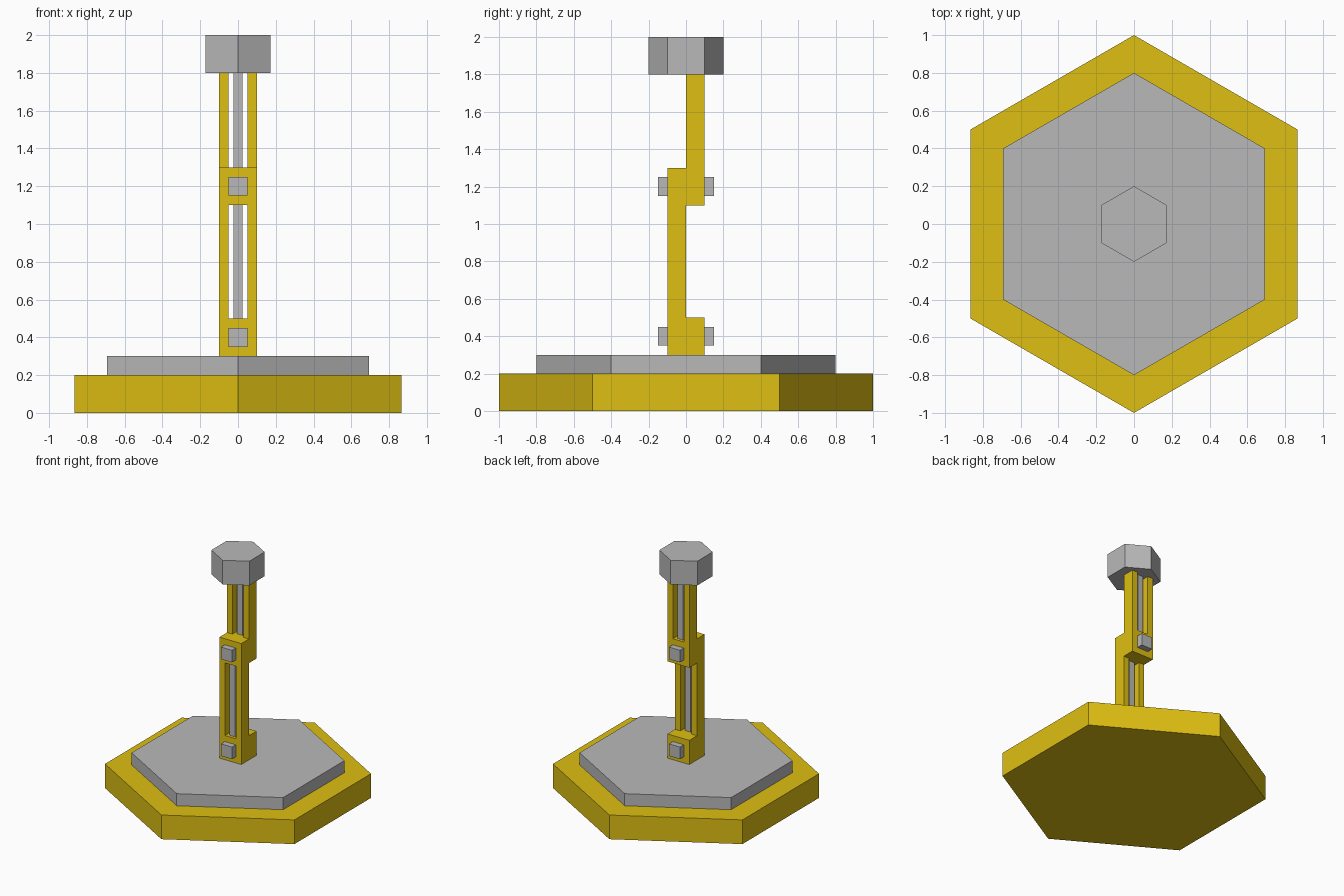
import bpy
import bmesh
from math import pi
from mathutils import Matrix, Vector

if "Cube" in bpy.data.objects:
    bpy.data.objects.remove(bpy.data.objects["Cube"], do_unlink=True)


def make_material(name, color):
    mat = bpy.data.materials.new(name)
    mat.diffuse_color = color
    mat.use_nodes = True
    for node in mat.node_tree.nodes:
        if node.type == "BSDF_PRINCIPLED":
            node.inputs["Base Color"].default_value = color
    return mat


YELLOW = make_material("yellow", (0.73, 0.52, 0.006, 1))
GREY = make_material("grey", (0.485, 0.485, 0.485, 1))


def finish(name, bm, mat):
    bmesh.ops.recalc_face_normals(bm, faces=bm.faces)
    mesh = bpy.data.meshes.new(name)
    bm.to_mesh(mesh)
    bm.free()
    mesh.materials.append(mat)
    obj = bpy.data.objects.new(name, mesh)
    bpy.context.collection.objects.link(obj)
    return obj


def box(name, low, high, mat):
    low, high = Vector(low), Vector(high)
    bm = bmesh.new()
    bmesh.ops.create_cube(bm, size=1)
    bmesh.ops.scale(bm, vec=high - low, verts=bm.verts)
    bmesh.ops.translate(bm, vec=(low + high) / 2, verts=bm.verts)
    return finish(name, bm, mat)


def hexagon(name, radius, bottom, top, mat):
    """Six-sided prism with corners pointing to the front and back."""
    bm = bmesh.new()
    bmesh.ops.create_cone(bm, cap_ends=True, segments=6, radius1=radius,
                          radius2=radius, depth=top - bottom)
    # Turn a corner onto the y axis whatever the starting angle
    corner = max(bm.verts, key=lambda v: v.co.y).co.copy()
    turn = corner.xy.to_3d().rotation_difference(Vector((0, 1, 0)))
    move = Matrix.Translation((0, 0, (bottom + top) / 2))
    bm.transform(move @ turn.to_matrix().to_4x4())
    return finish(name, bm, mat)


def fork(name, closed, neck, tip, front, mat):
    """U-shaped arm: solid from closed to neck, two rails from neck to tip."""
    w, s = 0.1, 0.05
    outline = [(-w, closed), (w, closed), (w, tip), (s, tip),
               (s, neck), (-s, neck), (-s, tip), (-w, tip)]
    bm = bmesh.new()
    face = bm.faces.new([bm.verts.new((x, front, z)) for x, z in outline])
    result = bmesh.ops.extrude_face_region(bm, geom=[face], use_keep_orig=True)
    moved = [g for g in result["geom"] if isinstance(g, bmesh.types.BMVert)]
    bmesh.ops.translate(bm, vec=(0, 0.1, 0), verts=moved)
    return finish(name, bm, mat)


# Stepped base
hexagon("base", 1, 0, 0.2, YELLOW)
hexagon("base_plate", 0.8, 0.2, 0.3, GREY)

# Lower arm on its foot, and upper arm behind it
box("arm_foot", (-0.1, -0.1, 0.3), (0.1, 0.1, 0.5), YELLOW)
fork("lower_arm", 1.3, 1.1, 0.5, -0.1, YELLOW)
fork("upper_arm", 1.1, 1.3, 1.8, 0, YELLOW)

# Rods inside the arm slots
R = 0.025
box("lower_rod", (-R, -0.05 - R, 0.5), (R, -0.05 + R, 1.1), GREY)
box("upper_rod", (-R, 0.05 - R, 1.3), (R, 0.05 + R, 1.8), GREY)

# Square pins through both joints
for label, z in (("lower", 0.4), ("upper", 1.2)):
    box(label + "_joint_pin", (-0.05, -0.15, z - 0.05),
        (0.05, 0.15, z + 0.05), GREY)

# Cap on top
hexagon("top_cap", 0.2, 1.8, 2, GREY)
